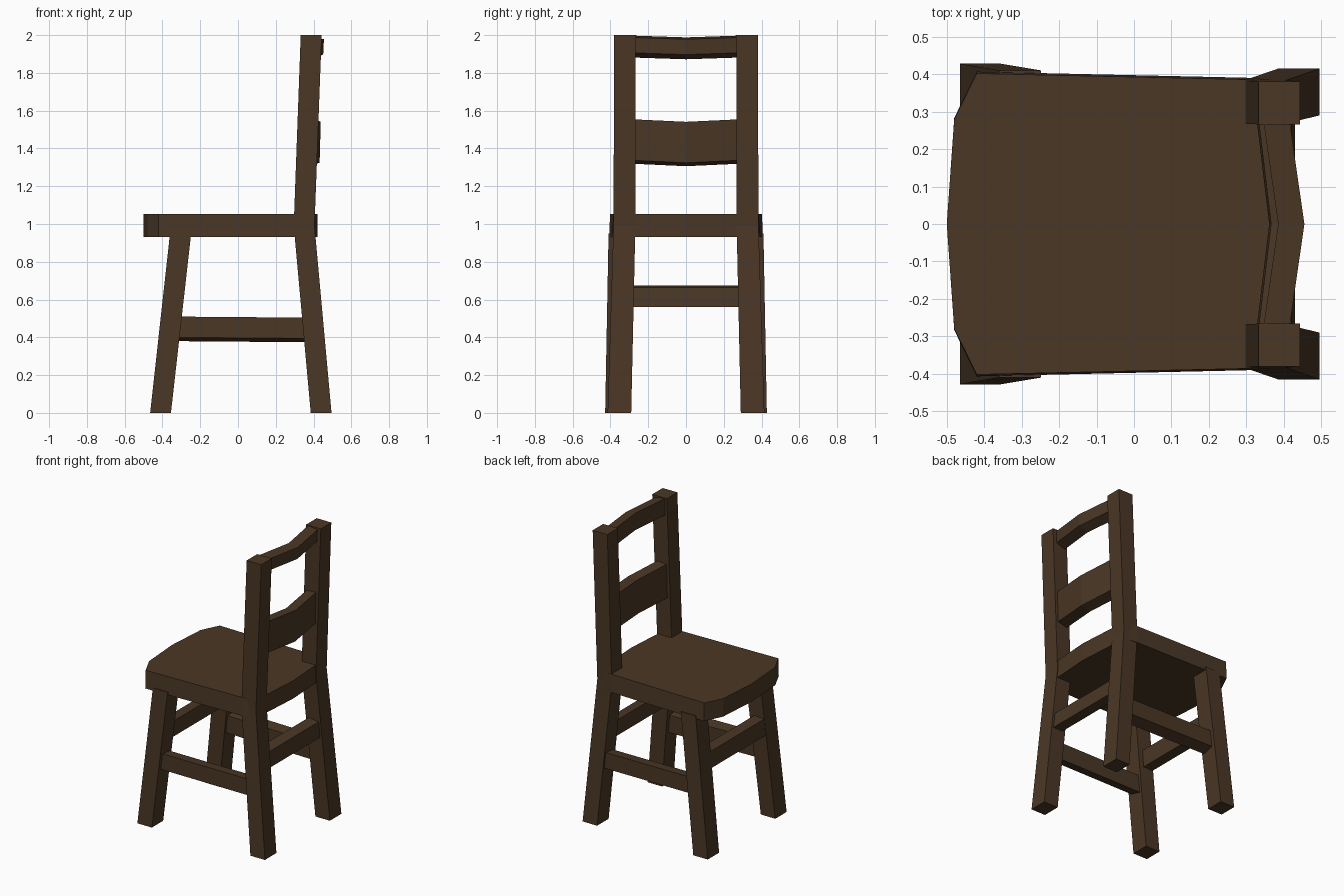
import bpy, bmesh

if "Cube" in bpy.data.objects:
    bpy.data.objects.remove(bpy.data.objects["Cube"])

wood = bpy.data.materials.new("dark brown wood")
wood.diffuse_color = (0.069, 0.038, 0.0185, 1)
wood.use_nodes = True
wood.node_tree.nodes["Principled BSDF"].inputs["Base Color"].default_value = wood.diffuse_color


def loft(name, rings):
    """Skin a list of equal-sized point rings into a closed, flat-shaded solid."""
    bm = bmesh.new()
    vs = [[bm.verts.new(p) for p in r] for r in rings]
    n = len(rings[0])
    for a, b in zip(vs, vs[1:]):
        for i in range(n):
            j = (i + 1) % n
            bm.faces.new((a[i], a[j], b[j], b[i]))
    bm.faces.new(vs[0])
    bm.faces.new(vs[-1])
    bmesh.ops.recalc_face_normals(bm, faces=bm.faces)
    me = bpy.data.meshes.new(name)
    bm.to_mesh(me)
    bm.free()
    me.materials.append(wood)
    ob = bpy.data.objects.new(name, me)
    bpy.context.collection.objects.link(ob)
    return ob


def post(name, s, levels):
    """Upright from (z, x0, x1, y0, y1) rectangles; s picks the side."""
    loft(name, [[(x0, s * y0, z), (x1, s * y0, z), (x1, s * y1, z), (x0, s * y1, z)]
                for z, x0, x1, y0, y1 in levels])


def slat(name, section, half, bow, dip):
    """Cross rail of (x, z) section, bowed back and dipped in the middle."""
    loft(name, [[(x + bow * k, y, z - dip * k) for x, z in section]
                for y, k in ((-half, 0), (0, 1), (half, 0))])


# Seat: bowed front with clipped corners, back edge bowed between the posts
half = [(-0.50, 0), (-0.48, 0.28), (-0.42, 0.402), (0.30, 0.386), (0.395, 0.379), (0.402, 0.27), (0.42, 0)]
outline = half + [(x, -y) for x, y in half[-2:0:-1]]
loft("seat", [[(x, y * 1.012, 0.93) for x, y in outline],
              [(x, y, 1.053) for x, y in outline]])

for side, s in (("left", 1), ("right", -1)):
    # Back post: splayed leg below the seat, leaning upright above
    post("back_post_" + side, s, [(0, 0.385, 0.495, 0.29, 0.415),
                                  (0.99, 0.295, 0.405, 0.268, 0.384),
                                  (2.0, 0.332, 0.443, 0.266, 0.38)])
    # Front leg
    post("front_leg_" + side, s, [(0, -0.465, -0.355, 0.305, 0.428),
                                  (0.95, -0.36, -0.248, 0.285, 0.41)])
    # Side stretcher
    sec = [(0.395, 0.40), (0.395, 0.51), (0.315, 0.50), (0.315, 0.38)]
    loft("side_stretcher_" + side, [[(-0.35, s * y, z) for y, z in sec],
                                    [(0.38, s * (y - 0.008), z - 0.006) for y, z in sec]])

# Front and back stretchers
slat("front_stretcher", [(-0.40, 0.56), (-0.325, 0.56), (-0.315, 0.675), (-0.39, 0.67)], 0.32, 0, 0)
slat("back_stretcher", [(0.355, 0.56), (0.43, 0.56), (0.42, 0.665), (0.345, 0.675)], 0.30, 0, 0)

# Back slats
slat("middle_slat", [(0.325, 1.32), (0.396, 1.338), (0.402, 1.555), (0.33, 1.55)], 0.30, 0.036, 0.014)
slat("top_slat", [(0.342, 1.882), (0.408, 1.907), (0.412, 1.988), (0.342, 1.998)], 0.30, 0.043, 0.010)
